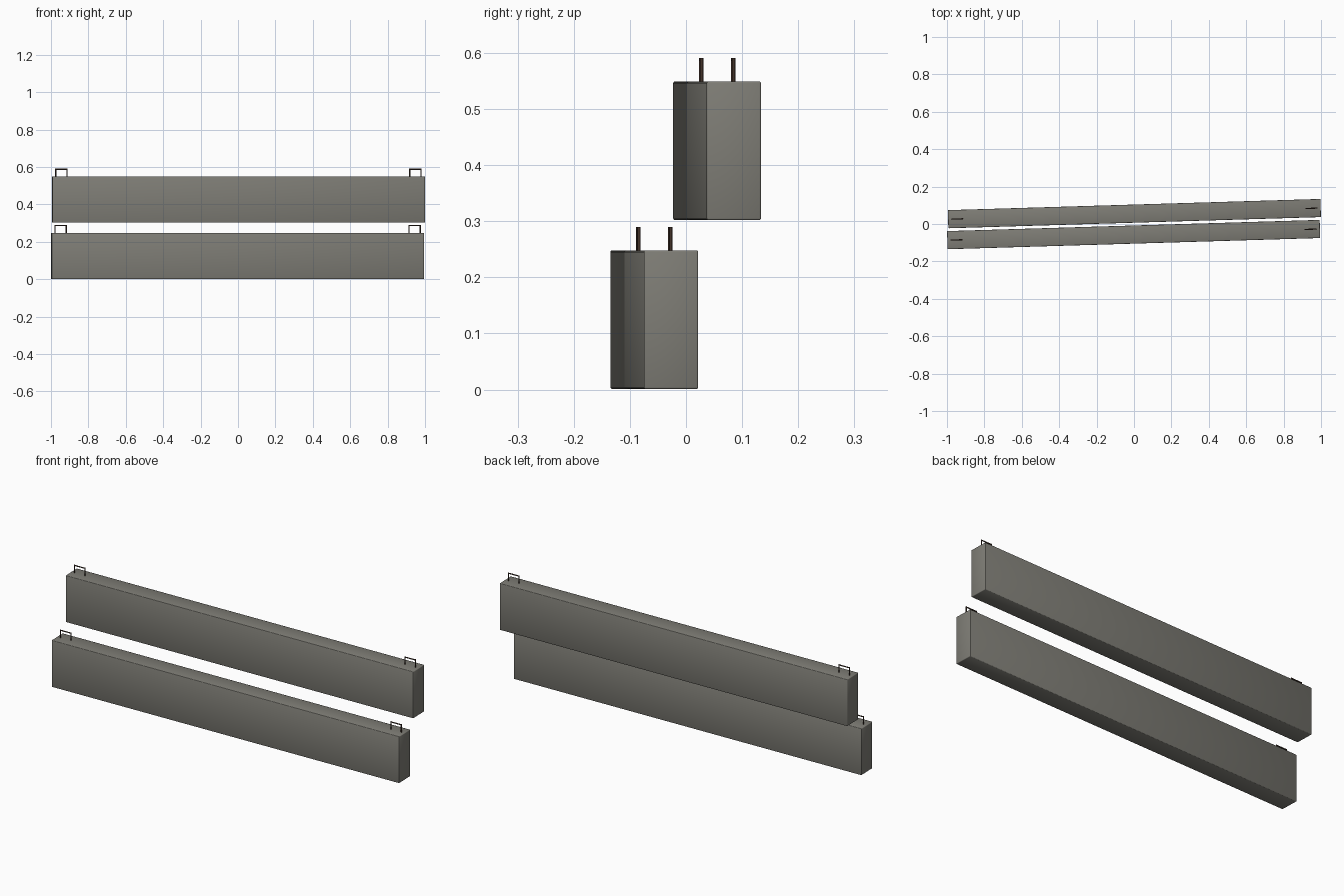
import bpy, bmesh, math
from mathutils import Matrix, Vector

cube = bpy.data.objects.get("Cube")
if cube:
    bpy.data.objects.remove(cube, do_unlink=True)

LENGTH, WIDTH, HEIGHT = 1.993, 0.097, 0.247
YAW = math.radians(1.72)
LOOP_X, LOOP_HALF, LOOP_RISE, ROD = 0.947, 0.03, 0.039, 0.003


def material(name, colour, roughness):
    mat = bpy.data.materials.new(name)
    mat.use_nodes = True
    mat.diffuse_color = colour
    bsdf = mat.node_tree.nodes["Principled BSDF"]
    bsdf.inputs["Base Color"].default_value = colour
    bsdf.inputs["Roughness"].default_value = roughness
    return mat


concrete = material("grey concrete", (0.21, 0.205, 0.18, 1), 0.9)
steel = material("dark rusty steel", (0.055, 0.032, 0.022, 1), 0.8)


def finish(bm, name, mat, place):
    mesh = bpy.data.meshes.new(name)
    bm.to_mesh(mesh)
    bm.free()
    mesh.materials.append(mat)
    obj = bpy.data.objects.new(name, mesh)
    bpy.context.collection.objects.link(obj)
    obj.matrix_world = place
    return obj


def beam(name, place):
    bm = bmesh.new()
    bmesh.ops.create_cube(bm, size=1)
    bmesh.ops.scale(bm, vec=(LENGTH, WIDTH, HEIGHT), verts=bm.verts)
    bmesh.ops.translate(bm, vec=(0, 0, HEIGHT / 2), verts=bm.verts)
    bmesh.ops.bevel(bm, geom=bm.edges[:], offset=0.003, segments=2,
                    profile=0.5, affect='EDGES')
    return finish(bm, name, concrete, place)


def rod(bm, start, end):
    axis = end - start
    turn = axis.to_track_quat('Z', 'Y').to_matrix().to_4x4()
    bmesh.ops.create_cone(bm, cap_ends=True, segments=8, radius1=ROD,
                          radius2=ROD, depth=axis.length,
                          matrix=Matrix.Translation((start + end) / 2) @ turn)


def lifting_loop(name, x, place):
    # Two legs sunk into the beam, joined by a bar
    bm = bmesh.new()
    top = HEIGHT + LOOP_RISE
    for side in (-1, 1):
        leg = x + side * LOOP_HALF
        rod(bm, Vector((leg, 0, HEIGHT - 0.02)), Vector((leg, 0, top + ROD)))
    rod(bm, Vector((x - LOOP_HALF, 0, top)), Vector((x + LOOP_HALF, 0, top)))
    return finish(bm, name, steel, place)


# Two stacked beams, the upper one set back
for level, spot in (("lower", (-0.002, -0.0565, 0.001)),
                    ("upper", (0.002, 0.0555, 0.302))):
    place = Matrix.Translation(spot) @ Matrix.Rotation(YAW, 4, 'Z')
    parts = [beam(level + "_beam", place)]
    for side, x in (("right", -LOOP_X), ("left", LOOP_X)):
        parts.append(lifting_loop(f"{level}_{side}_lifting_loop", x, place))
    bpy.ops.object.select_all(action='DESELECT')
    for obj in parts:
        obj.select_set(True)
    bpy.context.view_layer.objects.active = parts[0]
    bpy.ops.object.shade_smooth_by_angle(angle=math.radians(50))
